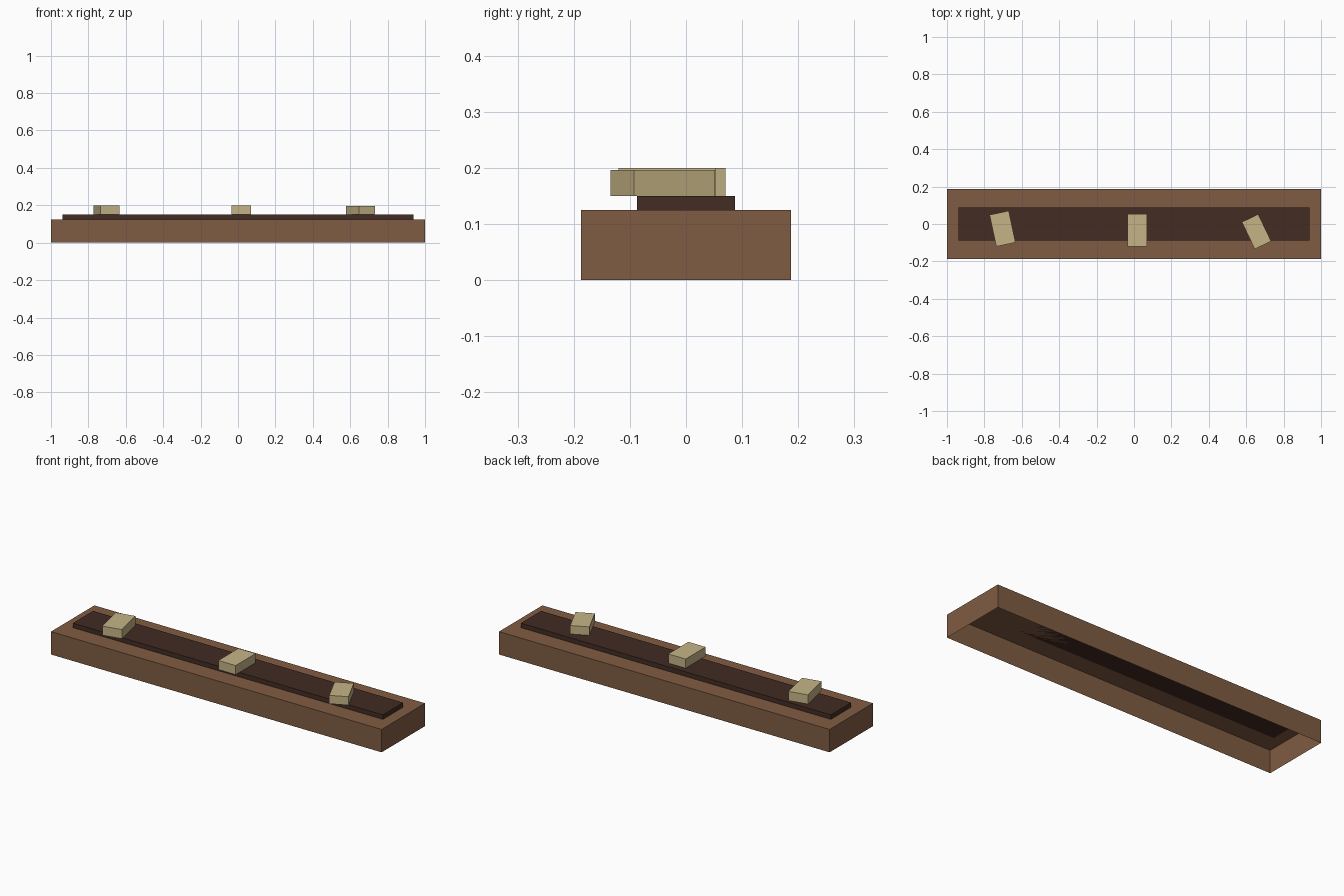
import bpy
import bmesh
import math

cube = bpy.data.objects.get("Cube")
if cube:
    bpy.data.objects.remove(cube, do_unlink=True)


def make_material(name, rgb):
    mat = bpy.data.materials.new(name)
    mat.use_nodes = True
    color = (*rgb, 1.0)
    mat.diffuse_color = color
    mat.node_tree.nodes["Principled BSDF"].inputs["Base Color"].default_value = color
    return mat


def make_box(name, size, base, mat, turn=0.0, open_bottom=False):
    """Box resting on the point base, turned about z by degrees."""
    bm = bmesh.new()
    bmesh.ops.create_cube(bm, size=1.0)
    bmesh.ops.translate(bm, vec=(0, 0, 0.5), verts=bm.verts)
    bmesh.ops.scale(bm, vec=size, verts=bm.verts)
    if open_bottom:
        under = [f for f in bm.faces if f.normal.z < -0.5]
        bmesh.ops.delete(bm, geom=under, context='FACES_ONLY')
    mesh = bpy.data.meshes.new(name)
    bm.to_mesh(mesh)
    bm.free()
    mesh.materials.append(mat)
    obj = bpy.data.objects.new(name, mesh)
    obj.location = base
    obj.rotation_euler.z = math.radians(turn)
    bpy.context.collection.objects.link(obj)
    return obj


brown = make_material("brown_wood", (0.216, 0.107, 0.054))
dark = make_material("dark_wood", (0.054, 0.025, 0.017))
tan = make_material("pale_tan", (0.558, 0.456, 0.238))

# Hollow plinth with an open underside, and the raised panel on it
plinth_top = 0.125
panel_top = 0.15
make_box("plinth", (2.0, 0.375, plinth_top), (0, 0, 0), brown, open_bottom=True)
make_box("panel", (1.875, 0.175, panel_top - plinth_top), (0, 0, plinth_top), dark)

# Three loose blocks: name, scale, x, y, turn
for name, scale, x, y, turn in (
    ("right_block", 1.0, -0.703, -0.025, 12),
    ("middle_block", 1.0, 0.018, -0.034, 0),
    ("left_block", 0.925, 0.655, -0.041, 25.5),
):
    size = (0.105 * scale, 0.173 * scale, 0.05 * scale)
    make_box(name, size, (x, y, panel_top), tan, turn)
